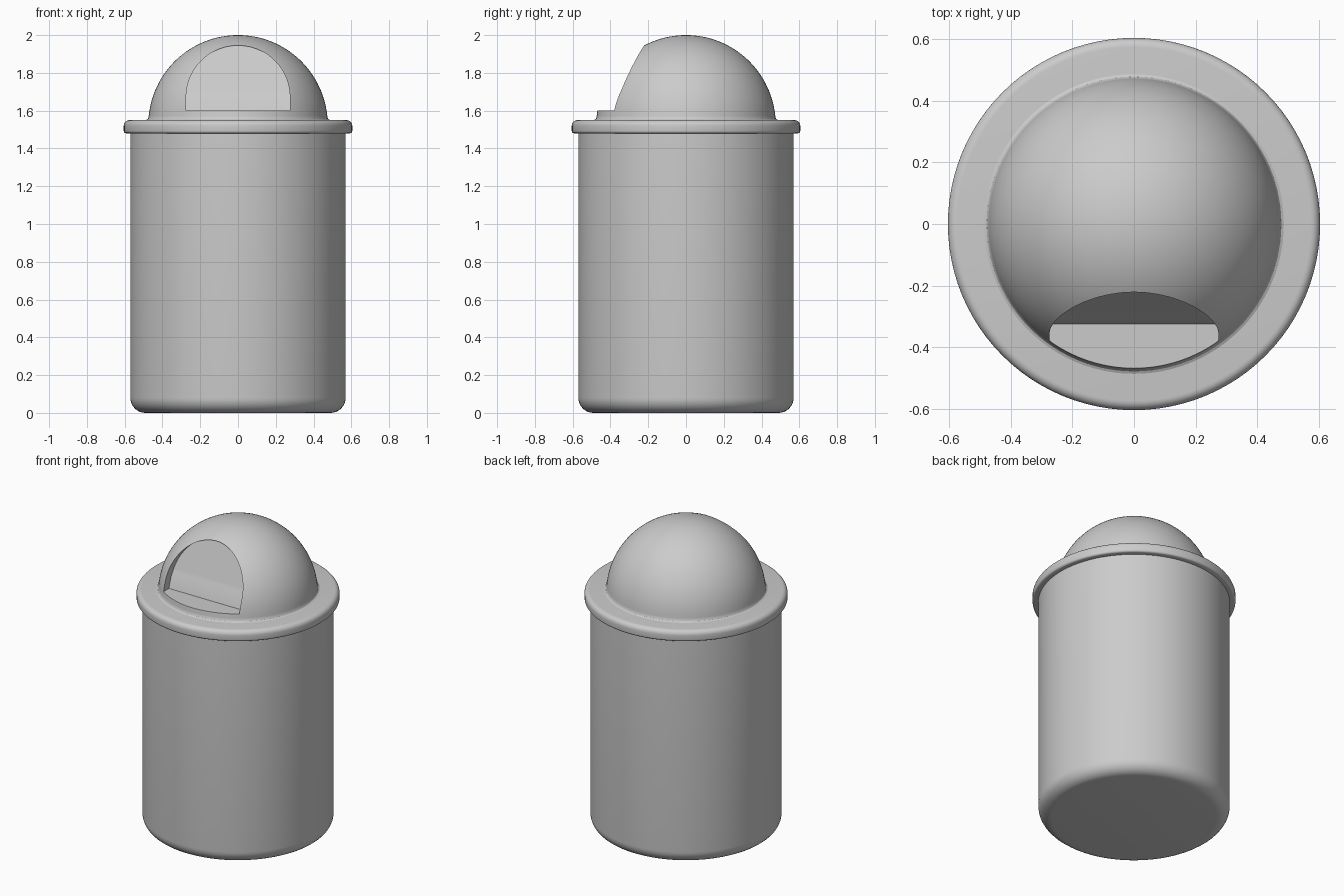
import bpy, bmesh
from math import sin, cos, pi, radians, sqrt

if "Cube" in bpy.data.objects:
    bpy.data.objects.remove(bpy.data.objects["Cube"])

SEG = 96


def finish(name, bm):
    bmesh.ops.recalc_face_normals(bm, faces=bm.faces)
    mesh = bpy.data.meshes.new(name)
    bm.to_mesh(mesh)
    bm.free()
    ob = bpy.data.objects.new(name, mesh)
    bpy.context.collection.objects.link(ob)
    return ob


def select(ob):
    bpy.ops.object.select_all(action='DESELECT')
    ob.select_set(True)
    bpy.context.view_layer.objects.active = ob


def smooth(ob, angle=30):
    select(ob)
    bpy.ops.object.shade_smooth_by_angle(angle=radians(angle))


def arc(cx, cz, r, a0, a1, n):
    """Points of an arc in the (radius, z) plane, angles in degrees."""
    return [(cx + r * cos(radians(a0 + (a1 - a0) * i / n)),
             cz + r * sin(radians(a0 + (a1 - a0) * i / n))) for i in range(n + 1)]


def lathe(name, profile):
    """Closed solid of revolution; the profile starts and ends on the axis."""
    bm = bmesh.new()
    bottom = bm.verts.new((0, 0, profile[0][1]))
    top = bm.verts.new((0, 0, profile[-1][1]))
    rings = [[bm.verts.new((r * cos(2 * pi * i / SEG), r * sin(2 * pi * i / SEG), z))
              for i in range(SEG)] for r, z in profile[1:-1]]
    for i in range(SEG):
        j = (i + 1) % SEG
        bm.faces.new((bottom, rings[0][j], rings[0][i]))
        for a, b in zip(rings, rings[1:]):
            bm.faces.new((a[i], a[j], b[j], b[i]))
        bm.faces.new((top, rings[-1][i], rings[-1][j]))
    return finish(name, bm)


# Drum with a rounded foot
body = lathe("bin_body", [(0, 0)] + arc(0.49, 0.08, 0.08, -90, 0, 8)
             + [(0.57, 1.49), (0, 1.49)])
smooth(body)

# Overhanging lid rim with rounded edges
rim = lathe("lid_rim", [(0, 1.48)] + arc(0.592, 1.493, 0.013, -90, 0, 4)
            + arc(0.575, 1.52, 0.03, 0, 90, 6) + [(0, 1.55)])
smooth(rim)

# Hemispherical dome with a small flare at its foot
dome = lathe("lid_dome", [(0, 1.53), (0.487, 1.53), (0.487, 1.55), (0.479, 1.554),
                          (0.474, 1.562)] + arc(0, 1.525, 0.475, 6, 87, 30) + [(0, 2.0)])

# Folded flap profile (z, y) that closes the back of the opening
FLAP = [(1.6, -0.325), (1.67, -0.302), (1.70, -0.285), (1.96, -0.19)]


def flap_y(z):
    for (z0, y0), (z1, y1) in zip(FLAP, FLAP[1:]):
        if z <= z1:
            return y0 + (y1 - y0) * (z - z0) / (z1 - z0)
    return FLAP[-1][1]


# Arched cutter for the opening, lofted row by row upwards
SPRING, R = 1.67, 0.275
heights = [1.6, SPRING, 1.70] + [SPRING + R * sin(radians(a)) for a in range(10, 90, 4)] + [SPRING + R * sin(radians(89))]
bm = bmesh.new()
rows = []
for z in heights:
    w = R * sqrt(max(0, 1 - (max(0, z - SPRING) / R) ** 2))
    rows.append([bm.verts.new(p) for p in ((-w, -0.8, z), (w, -0.8, z),
                                           (w, flap_y(z), z), (-w, flap_y(z), z))])
for a, b in zip(rows, rows[1:]):
    for i in range(4):
        j = (i + 1) % 4
        bm.faces.new((a[i], a[j], b[j], b[i]))
bm.faces.new(rows[0][::-1])
bm.faces.new(rows[-1])
cutter = finish("opening_cutter", bm)
cutter.hide_render = True

# Cut the opening into the dome
select(dome)
mod = dome.modifiers.new("opening", 'BOOLEAN')
mod.operation = 'DIFFERENCE'
mod.solver = 'EXACT'
mod.object = cutter
bpy.ops.object.modifier_apply(modifier=mod.name)
bpy.data.objects.remove(cutter, do_unlink=True)
smooth(dome, 25)
